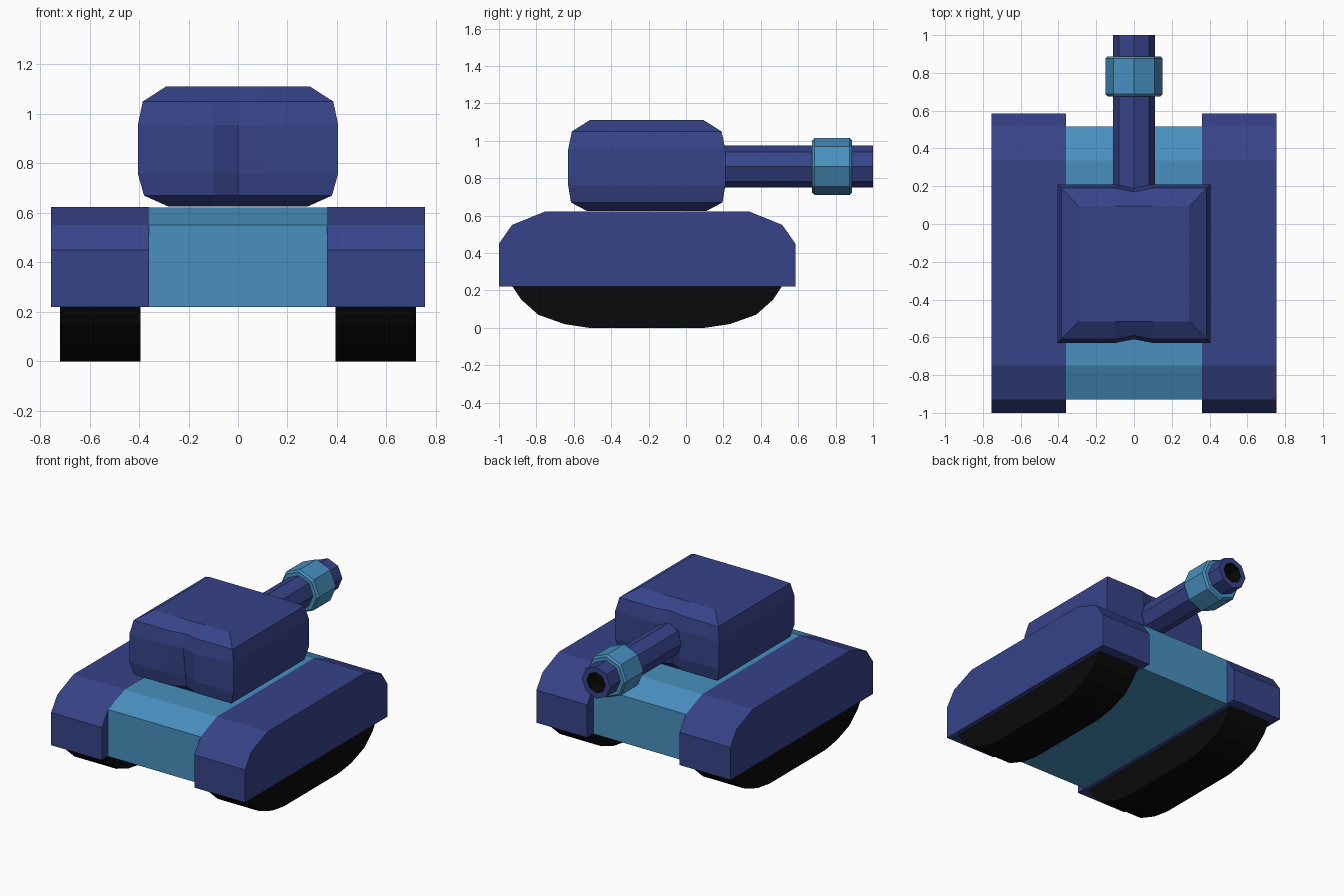
import bpy, bmesh, math

if "Cube" in bpy.data.objects:
    bpy.data.objects.remove(bpy.data.objects["Cube"])


def material(name, color):
    m = bpy.data.materials.new(name)
    m.diffuse_color = (*color, 1)
    m.use_nodes = True
    m.node_tree.nodes["Principled BSDF"].inputs["Base Color"].default_value = m.diffuse_color
    return m


NAVY = material("navy", (0.038, 0.056, 0.25))
BLUE = material("light_blue", (0.065, 0.28, 0.52))
BLACK = material("black", (0.003, 0.003, 0.003))


def finish(name, bm, mats):
    bmesh.ops.recalc_face_normals(bm, faces=bm.faces)
    me = bpy.data.meshes.new(name)
    bm.to_mesh(me)
    bm.free()
    for m in mats:
        me.materials.append(m)
    ob = bpy.data.objects.new(name, me)
    bpy.context.collection.objects.link(ob)
    return ob


def loft(bm, rings):
    """Bridge closed rings of points; returns the rings of vertices."""
    vs = [[bm.verts.new(p) for p in r] for r in rings]
    n = len(vs[0])
    for a, b in zip(vs, vs[1:]):
        for i in range(n):
            j = (i + 1) % n
            bm.faces.new((a[i], a[j], b[j], b[i]))
    return vs


def slab(name, profile, x0, x1, mat):
    """Extrude a (y, z) side profile along x."""
    bm = bmesh.new()
    vs = loft(bm, [[(x, y, z) for y, z in profile] for x in (x0, x1)])
    for ring in vs:
        bm.faces.new(ring)
    return finish(name, bm, [mat])


def lathe(name, profile, mats, dark_from=99, sides=8, zc=0.862):
    """Revolve (y, radius) points around the gun axis."""
    bm = bmesh.new()
    ang = [2 * math.pi * i / sides for i in range(sides)]
    vs = loft(bm, [[(r * math.cos(a), y, zc + r * math.sin(a)) for a in ang]
                   for y, r in profile])
    caps = [bm.faces.new(vs[0]), bm.faces.new(vs[-1])]
    bm.faces.ensure_lookup_table()
    for f in bm.faces[dark_from:]:
        f.material_index = 1
    if dark_from < 99:
        caps[0].material_index = 0
    return finish(name, bm, mats)


# Fenders and tracks, one pair per side
fender = [(-1, 0.22), (-1, 0.45), (-0.93, 0.55), (-0.75, 0.623),
          (0.335, 0.623), (0.515, 0.55), (0.585, 0.45), (0.585, 0.22)]
track = [(-0.93, 0.225), (-0.88, 0.15), (-0.79, 0.07), (-0.65, 0.02), (-0.52, 0),
         (0.1, 0), (0.235, 0.02), (0.375, 0.07), (0.465, 0.15), (0.515, 0.225)]
for side, s in (("right", 1), ("left", -1)):
    slab("fender_" + side, fender, s * 0.36, s * 0.755, NAVY)
    slab("track_" + side, track, s * 0.395, s * 0.72, BLACK)

# Hull between the fenders
hull = [(-0.93, 0.22), (-0.93, 0.55), (-0.75, 0.622),
        (0.335, 0.622), (0.515, 0.55), (0.515, 0.22)]
slab("hull", hull, -0.36, 0.36, BLUE)

# Turret: stacked rectangles with a shallow dent in the middle of both ends
# each level: z, half width, front y, back y, dent
levels = [(0.625, 0.28, -0.53, 0.11, 0), (0.67, 0.38, -0.615, 0.195, 0.045),
          (0.76, 0.405, -0.63, 0.21, 0.045), (0.955, 0.405, -0.63, 0.21, 0.02),
          (1.05, 0.385, -0.61, 0.19, 0.02), (1.11, 0.292, -0.515, 0.095, 0)]
rings = []
for z, w, f, b, d in levels:
    front = [(-w, f, z), (-0.1, f, z), (0, f + d, z), (0.1, f, z), (w, f, z)]
    back = [(w, b, z), (0.1, b, z), (0, b - d, z), (-0.1, b, z), (-w, b, z)]
    rings.append(front + back)
bm = bmesh.new()
vs = loft(bm, rings)
bm.faces.new(vs[0])
bm.faces.new(vs[-1])
finish("turret", bm, [NAVY])

# Gun barrel with dark bore, and its collar
lathe("gun_barrel", [(0.12, 0.112), (1.0, 0.112), (1.0, 0.072), (0.9, 0.072)],
      [NAVY, BLACK], dark_from=16)
lathe("gun_collar", [(0.675, 0.112), (0.675, 0.14), (0.688, 0.152),
                     (0.875, 0.152), (0.888, 0.14), (0.888, 0.112)], [BLUE])
